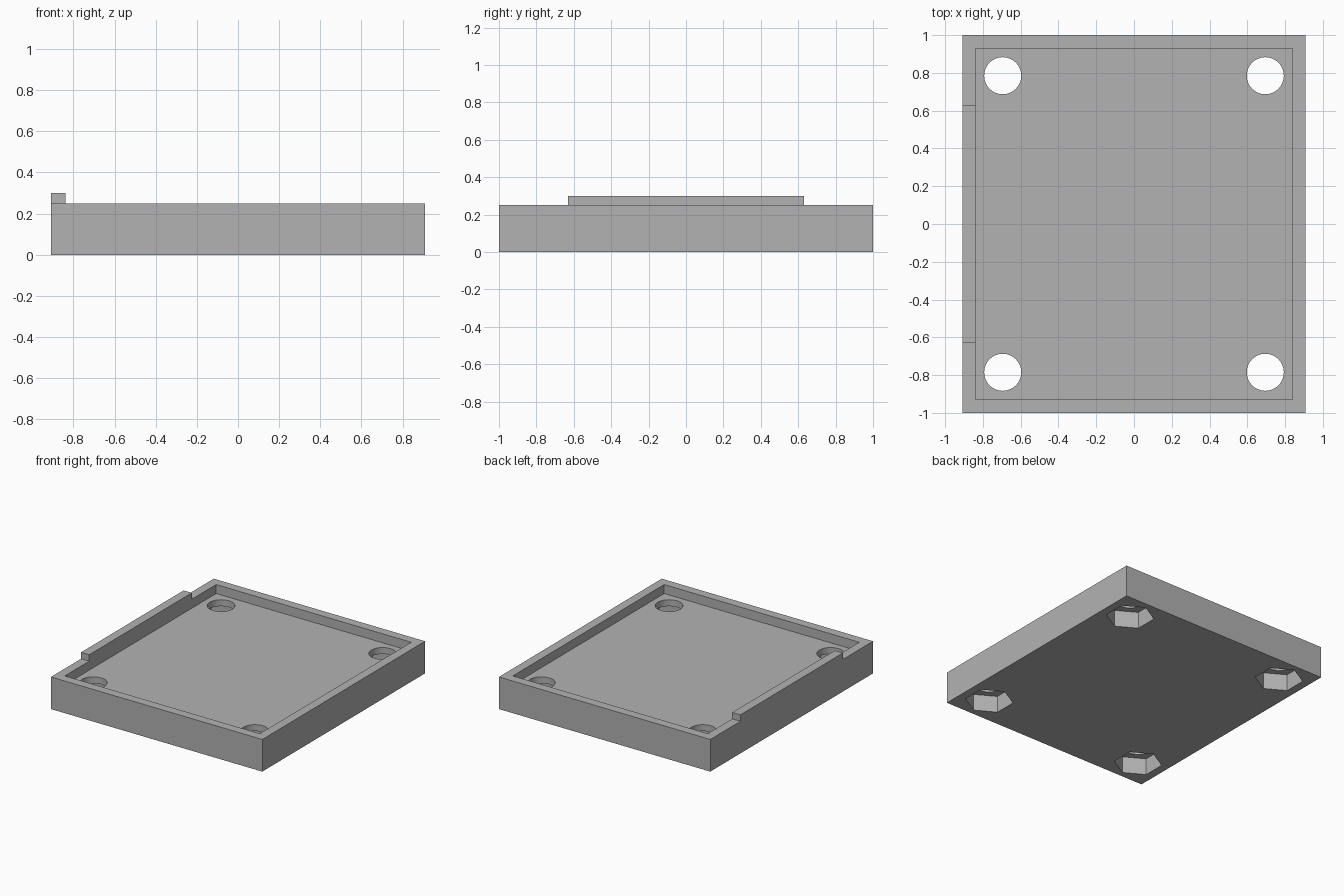
import bpy
import math

cube = bpy.data.objects.get("Cube")
if cube:
    bpy.data.objects.remove(cube, do_unlink=True)

HALF_X, HALF_Y, HEIGHT = 0.909, 1.0, 0.25
WALL, FLOOR_TOP = 0.07, 0.18
LIP_TOP, LIP_HALF = 0.30, 0.63
HOLE_X, HOLE_Y, HOLE_R = 0.695, 0.785, 0.098
NUT_R, NUT_DEPTH = 0.172, 0.13

grey = bpy.data.materials.new("plain_grey")
grey.use_nodes = True
colour = (0.448, 0.448, 0.448, 1.0)
grey.diffuse_color = colour
grey.node_tree.nodes["Principled BSDF"].inputs["Base Color"].default_value = colour


def box(name, lo, hi):
    bpy.ops.mesh.primitive_cube_add(size=1, location=[(a + b) / 2 for a, b in zip(lo, hi)])
    ob = bpy.context.object
    ob.name = name
    ob.scale = [b - a for a, b in zip(lo, hi)]
    bpy.ops.object.transform_apply(location=False, rotation=False, scale=True)
    ob.data.materials.append(grey)
    return ob


def prism(name, sides, radius, x, y, z0, z1, turn=0.0):
    bpy.ops.mesh.primitive_cylinder_add(vertices=sides, radius=radius, depth=z1 - z0,
                                        location=(x, y, (z0 + z1) / 2), rotation=(0, 0, turn))
    ob = bpy.context.object
    ob.name = name
    ob.data.materials.append(grey)
    return ob


def cut(target, cutter):
    mod = target.modifiers.new("cut", "BOOLEAN")
    mod.operation = "DIFFERENCE"
    mod.solver = "EXACT"
    mod.object = cutter
    bpy.context.view_layer.objects.active = target
    bpy.ops.object.modifier_apply(modifier=mod.name)
    bpy.data.objects.remove(cutter, do_unlink=True)


# Tray body with a shallow recess on top
tray = box("tray", (-HALF_X, -HALF_Y, 0), (HALF_X, HALF_Y, HEIGHT))
cut(tray, box("recess_cutter", (WALL - HALF_X, WALL - HALF_Y, FLOOR_TOP),
              (HALF_X - WALL, HALF_Y - WALL, 0.5)))

# Corner screw holes, each with a hexagonal nut pocket underneath
for sx in (-1, 1):
    for sy in (-1, 1):
        x, y = sx * HOLE_X, sy * HOLE_Y
        cut(tray, prism("nut_cutter", 6, NUT_R, x, y, -0.1, NUT_DEPTH))
        cut(tray, prism("hole_cutter", 48, HOLE_R, x, y, 0.05, 0.4))

# Raised lip along the right wall
lip = box("raised_lip", (-HALF_X, -LIP_HALF, HEIGHT), (WALL - HALF_X, LIP_HALF, LIP_TOP))

# Smooth hole walls, sharp edges elsewhere
bpy.ops.object.select_all(action="DESELECT")
tray.select_set(True)
bpy.context.view_layer.objects.active = tray
bpy.ops.object.shade_smooth_by_angle(angle=math.radians(30))
